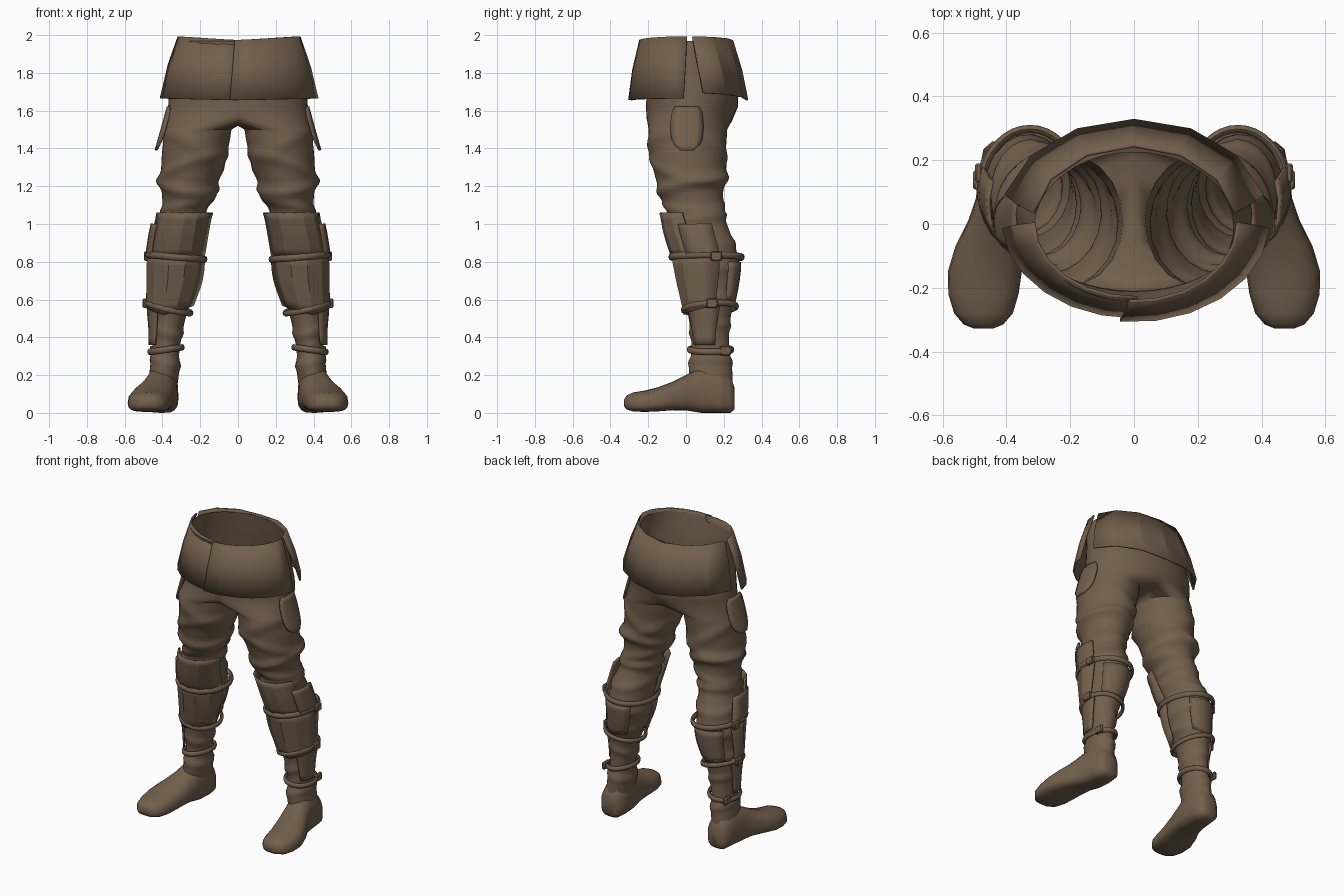
import bpy, bmesh, math
from math import sin, cos, radians, exp, pi

if "Cube" in bpy.data.objects:
    bpy.data.objects.remove(bpy.data.objects["Cube"])

leather = bpy.data.materials.new("brown_leather")
leather.use_nodes = True
COLOUR = (0.17, 0.115, 0.072, 1)
leather.diffuse_color = COLOUR
bsdf = leather.node_tree.nodes["Principled BSDF"]
bsdf.inputs["Base Color"].default_value = COLOUR
bsdf.inputs["Roughness"].default_value = 0.7

# Leg sections: height, centre x, centre y, radius x, radius y
LEG = [(1.50, .210, .010, .175, .208), (1.38, .230, .010, .172, .200),
       (1.25, .252, .020, .155, .183), (1.15, .265, .032, .137, .164),
       (1.06, .285, .050, .115, .148), (0.95, .308, .075, .122, .160),
       (0.82, .328, .110, .130, .165), (0.70, .337, .120, .125, .150),
       (0.55, .362, .125, .100, .120), (0.45, .372, .125, .082, .104),
       (0.33, .382, .130, .072, .100), (0.22, .390, .130, .078, .115),
       (0.10, .400, .140, .075, .105)]

# Cloth folds: height, tilt, tilt direction, bulge, thickness
FOLDS = [(1.38, .10, -20, .012, .035), (1.30, -.07, 30, .012, .03),
         (1.20, .04, 60, .020, .028), (1.10, -.03, 0, .014, .022),
         (1.03, .02, 90, .018, .02), (0.93, -.03, 70, .012, .025),
         (0.74, .03, 60, .010, .025), (0.62, -.02, 90, .012, .02),
         (0.44, .03, 40, .010, .02), (0.27, .02, 0, .010, .02)]


def section(z):
    """Smoothly interpolated leg section at height z."""
    z = min(max(z, LEG[-1][0]), LEG[0][0])
    i = next(k for k in range(len(LEG) - 1) if z >= LEG[k + 1][0])
    p = [LEG[min(max(i + k, 0), len(LEG) - 1)] for k in (-1, 0, 1, 2)]
    t = (p[1][0] - z) / (p[1][0] - p[2][0])
    return [b + .5 * t * (c - a + t * (2 * a - 5 * b + 4 * c - d + t * (3 * (b - c) + d - a)))
            for a, b, c, d in list(zip(*p))[1:]]


def leg_point(z, deg, off=0.0, folds=False):
    """Point on the leg: -90 front, 0 outer side, 90 back, 180 inner side."""
    cx, cy, rx, ry = section(z)
    a = radians(deg)
    if folds:
        off += sum(amp * exp(-((z - z0 - tilt * cos(a - radians(d))) / w) ** 2)
                   for z0, tilt, d, amp, w in FOLDS)
    return (cx + (rx + off) * cos(a), cy + (ry + off) * sin(a), z)


def make(name, bm, thick=0, mirror=True, angle=35, bevel=0):
    bmesh.ops.recalc_face_normals(bm, faces=bm.faces)
    mesh = bpy.data.meshes.new(name)
    bm.to_mesh(mesh)
    bm.free()
    ob = bpy.data.objects.new(name, mesh)
    bpy.context.collection.objects.link(ob)
    mesh.materials.append(leather)
    if thick:
        mod = ob.modifiers.new("thickness", "SOLIDIFY")
        mod.thickness, mod.offset = thick, 0
    if bevel:
        ob.modifiers.new("soft_edges", "BEVEL").width = bevel
    if mirror:
        mod = ob.modifiers.new("both_sides", "MIRROR")
        mod.use_clip = True
    bpy.ops.object.select_all(action="DESELECT")
    ob.select_set(True)
    bpy.context.view_layer.objects.active = ob
    bpy.ops.object.shade_smooth_by_angle(angle=radians(angle))
    return ob


def loft(bm, rows, closed=False, caps=False):
    """Bridge rows of points, or of existing vertices, with quads."""
    rows = [[p if isinstance(p, bmesh.types.BMVert) else bm.verts.new(p) for p in r] for r in rows]
    for r, s in zip(rows, rows[1:]):
        n = len(r)
        for i in range(n if closed else n - 1):
            j = (i + 1) % n
            bm.faces.new((r[i], r[j], s[j], s[i]))
    if caps:
        bm.faces.new(rows[0])
        bm.faces.new(rows[-1])
    return rows


# Trousers: half a pelvis that splits into one leg at the crotch
bm = bmesh.new()
OUTER = [-90 + 9 * i for i in range(21)]
INNER = [90 + 18 * i for i in range(1, 10)]
PELVIS = [(1.97, .312, -.010, .235), (1.88, .335, .005, .232), (1.78, .352, .020, .232),
          (1.68, .365, .032, .242), (1.62, .370, .032, .243), (1.57, .376, .022, .232)]
rows = loft(bm, [[(rx * cos(radians(d)) if abs(d) < 90 else 0, cy + ry * sin(radians(d)), z)
                  for d in OUTER] for z, rx, cy, ry in PELVIS])
z, rx, cy, ry = PELVIS[-1]
crotch = [bm.verts.new((0, cy + ry * sin(radians(d)), z - .05 * abs(cos(radians(d))) ** .5))
          for d in INNER]
STEPS = 78
leg_rows = [[leg_point(1.5 - 1.4 * i / STEPS, d, 0, True) for d in OUTER + INNER]
            for i in range(STEPS + 1)]
loft(bm, [rows[-1] + crotch] + leg_rows, closed=True)
make("trousers", bm, angle=60)

# Boots: arched sections from heel to toe (y, centre x, half width, top, bottom)
FOOT = [(.258, .400, .045, .13, .02), (.235, .400, .072, .20, 0), (.17, .400, .085, .24, 0),
        (.08, .408, .088, .245, 0), (.01, .425, .095, .205, .012), (-.07, .450, .110, .165, .014),
        (-.15, .468, .116, .135, .008), (-.22, .472, .110, .118, .005),
        (-.28, .472, .092, .108, .008), (-.315, .472, .062, .092, .018),
        (-.328, .472, .030, .070, .035)]
bm = bmesh.new()
rows = []
for y, cx, hw, top, low in FOOT:
    ring = []
    for i in range(20):
        a = 2 * pi * i / 20
        c, s = cos(a), sin(a)
        mid = low + (top - low) * .35
        h = top - mid if s > 0 else mid - low
        x = math.copysign(abs(c) ** (.95 if s > 0 else .6), c)
        ring.append((cx + hw * x, y, mid + h * math.copysign(abs(s) ** .75, s)))
    rows.append(ring)
loft(bm, rows, closed=True, caps=True)
make("boot", bm, angle=60)


def guard(name, low, high, a0, a1, off_low, off_high, dip=0, shrink=0, cols=6):
    """Curved plate lying over the leg; dip points its bottom, shrink narrows it."""
    bm = bmesh.new()
    rows = []
    for j in range(7):
        v = j / 6
        row = []
        for i in range(cols + 1):
            u = 2 * i / cols - 1
            d = (a0 + a1) / 2 + u * (a1 - a0) / 2 * (1 - shrink * (1 - v))
            z = low + (high - low) * v - dip * (1 - abs(u)) * (1 - v)
            row.append(leg_point(z, d, off_low + (off_high - off_low) * v))
        rows.append(row)
    loft(bm, rows)
    make(name, bm, thick=.012, angle=22)


guard("upper_shin_guard", .83, 1.06, -165, -22, .018, .038, shrink=-.1)
guard("outer_knee_plate", .83, 1.00, -32, 22, .028, .042, cols=3)
guard("lower_shin_guard", .57, .83, -175, 22, .022, .020, dip=.05, shrink=.1)
guard("outer_shin_plate", .36, .60, -60, 25, .014, .016, shrink=.3, cols=4)
guard("calf_guard", .60, .80, 40, 130, .006, .010, dip=.02, cols=5)


def strap(name, z0, tilt, facing, off, size):
    bm = bmesh.new()
    rows = []
    for i in range(37):
        d = 10 * (i % 36)
        z = z0 + tilt * cos(radians(d - facing))
        ring = []
        for k in range(8):
            a = pi * k / 4
            x, y, _ = leg_point(z, d, off + size * .7 * cos(a))
            ring.append((x, y, z + size * sin(a)))
        rows.append(ring)
    loft(bm, rows, closed=True)
    bmesh.ops.remove_doubles(bm, verts=bm.verts, dist=1e-5)
    make(name, bm, angle=50)


strap("knee_strap", .825, .012, 0, .024, .018)
strap("shin_strap", .555, .028, 20, .022, .016)
strap("ankle_strap", .335, .012, 180, .014, .017)

# Buckles on the outer side of each strap
for name, z, d, off in (("knee_buckle", .83, 15, .036), ("shin_buckle", .58, 5, .032),
                        ("ankle_buckle", .33, 40, .024)):
    bm = bmesh.new()
    bmesh.ops.create_cube(bm, size=1)
    bmesh.ops.scale(bm, verts=bm.verts, vec=(.022, .06, .05))
    bmesh.ops.translate(bm, verts=bm.verts, vec=leg_point(z, d, off))
    make(name, bm, bevel=.006)

# Thigh pad: rounded tongue standing away from the outer thigh at its lower end
bm = bmesh.new()
rows = []
for j in range(9):
    v = j / 8
    z = 1.62 - .23 * v
    half = .085 * (1 - max(0, abs(v - .45) * 1.7) ** 3) ** .5 if v < 1 else .035
    rows.append([(.372 + .064 * v - 2.5 * (half * u) ** 2, .005 + half * u, z)
                 for u in (-1, -.6, -.2, .2, .6, 1)])
loft(bm, rows)
make("thigh_pad", bm, thick=.012)


def skirt_panel(name, top, bottom, segs, out=0, angle=25):
    """Flared panel between two angles at the waist and two at the hem."""
    bm = bmesh.new()
    rows = []
    for v in (0, .5, 1):
        row = []
        for i in range(segs + 1):
            u = i / segs
            t = top[0] + (top[1] - top[0]) * u
            b = bottom[0] + (bottom[1] - bottom[0]) * u
            a = radians(t + (b - t) * v)
            bulge = .008 * (1 - abs(2 * v - 1)) + out
            hem = 1.655 + .03 * abs(cos(a)) * (sin(a) > 0) + .01 * abs(cos(a))
            waist = 1.972 + .02 * abs(cos(a))
            row.append(((.318 + .097 * v + bulge) * cos(a),
                        .005 + .01 * v + (.24 + .07 * v + bulge) * sin(a),
                        waist + (hem - waist) * v))
        rows.append(row)
    loft(bm, rows)
    make(name, bm, thick=.01, mirror=False, angle=angle)


skirt_panel("left_front_skirt", (-93, 0), (-96, -5), 6, out=.008)
skirt_panel("right_front_skirt", (-180, -88), (-175, -90), 6, out=-.004)
skirt_panel("back_skirt", (7, 173), (14, 166), 6, angle=12)
